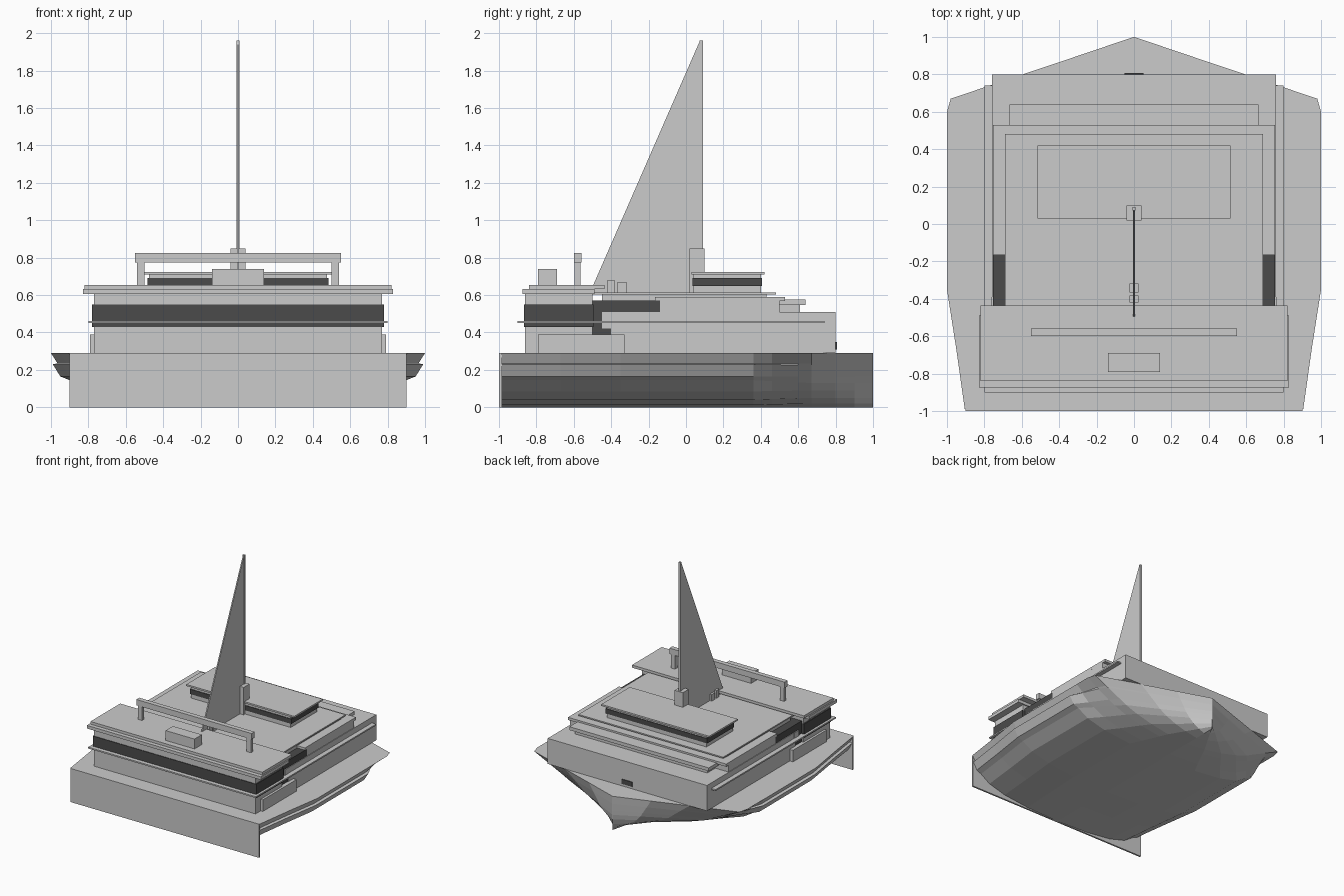
import bpy, bmesh

if "Cube" in bpy.data.objects:
    bpy.data.objects.remove(bpy.data.objects["Cube"])

dark = bpy.data.materials.new("dark_glass")
dark.diffuse_color = (0.07, 0.07, 0.07, 1)
dark.use_nodes = True
dark.node_tree.nodes["Principled BSDF"].inputs["Base Color"].default_value = dark.diffuse_color


def mesh_object(name, bm, mat=None):
    bmesh.ops.recalc_face_normals(bm, faces=bm.faces)
    me = bpy.data.meshes.new(name)
    bm.to_mesh(me)
    bm.free()
    ob = bpy.data.objects.new(name, me)
    bpy.context.collection.objects.link(ob)
    if mat:
        me.materials.append(mat)
    return ob


def box(name, x0, x1, y0, y1, z0, z1, mat=None):
    bm = bmesh.new()
    bmesh.ops.create_cube(bm, size=1)
    for v in bm.verts:
        v.co.x = x1 if v.co.x > 0 else x0
        v.co.y = y1 if v.co.y > 0 else y0
        v.co.z = z1 if v.co.z > 0 else z0
    return mesh_object(name, bm, mat)


def slab(name, w, *rest):
    return box(name, -w, w, *rest)


# Hull: half sections from keel to deck edge, blended from full to flared bow
full = [(0, 0), (.35, .012), (.62, .04), (.8, .085), (.9, .145),
        (.95, .165), (.99, .23), (.965, .235), (1, .29)]
bow = [(0, 0), (.2, .02), (.38, .05), (.54, .09), (.66, .13),
       (.73, .165), (.86, .225), (.88, .235), (1, .29)]
stations = [(-.99, .905, 0), (-.67, .95, 0), (-.35, 1, 0), (0, 1, 0), (.36, 1, 0),
            (.46, 1, .35), (.6, 1, .8), (.67, .98, 1), (.8, .594, 1),
            (.9, .297, 1), (1, .002, 1)]
bm = bmesh.new()
rings = []
for y, w, b in stations:
    half = [((1 - b) * f[0] + b * g[0], (1 - b) * f[1] + b * g[1])
            for f, g in zip(full, bow)]
    section = [(-u, z) for u, z in reversed(half)] + half[1:]
    rings.append([bm.verts.new((u * w, y, z)) for u, z in section])
for a, c in zip(rings, rings[1:]):
    n = len(a)
    for i in range(n):
        j = (i + 1) % n
        bm.faces.new((a[i], a[j], c[j], c[i]))
bm.faces.new(rings[0])
bm.faces.new(rings[-1])
mesh_object("hull", bm)
slab("transom", .9, -1, -.985, 0, .29)

# Main cabin and aft cabin
slab("main_cabin", .76, -.40, .80, .29, .51)
slab("mid_windows", .755, -.50, -.14, .29, .57, dark)
slab("aft_cabin", .77, -.86, -.50, .29, .61)
slab("aft_windows", .78, -.865, -.495, .43, .55, dark)
slab("side_ledge", .80, -.90, .74, .45, .462)
for s, side in ((-1, "left"), (1, "right")):
    xs = sorted((s * .74, s * .79))
    box(side + "_side_locker", *xs, -.79, -.33, .29, .39)
    xs = sorted((s * .70, s * .762))
    box(side + "_rail_end", *xs, -.45, -.39, .42, .51)
slab("bow_hatch", .05, .79, .806, .31, .35, dark)

# Aft roof
slab("aft_roof_lower", .83, -.875, -.49, .605, .632)
slab("aft_roof_upper", .82, -.84, -.435, .632, .655)

# Stepped upper deck
slab("upper_base", .755, -.14, .50, .51, .567)
slab("front_step", .63, .50, .61, .51, .546)
slab("front_step_top", .665, .49, .64, .546, .575)
slab("upper_plate", .755, -.165, .53, .567, .59)
slab("upper_core", .68, -.45, .43, .57, .602)
slab("top_plate", .69, -.50, .48, .602, .613)

# Top cabin
slab("top_cabin", .475, .04, .40, .61, .71)
slab("top_windows", .485, .035, .405, .648, .69, dark)
slab("top_roof", .515, .03, .42, .71, .724)

# Mast and sail
slab("mast_base", .04, .02, .10, .61, .85)
slab("mast", .009, .073, .09, .85, 1.96)
bm = bmesh.new()
outline = [(-.515, .61), (.08, .61), (.08, 1.955), (.07, 1.95)]
sides = [[bm.verts.new((x, y, z)) for y, z in outline] for x in (-.005, .005)]
bm.faces.new(sides[0])
bm.faces.new(sides[1])
for i in range(4):
    j = (i + 1) % 4
    bm.faces.new((sides[0][i], sides[0][j], sides[1][j], sides[1][i]))
mesh_object("sail", bm)
slab("winch_aft", .023, -.42, -.382, .61, .68)
slab("winch_fore", .023, -.365, -.318, .61, .67)

# Arch and roof locker
slab("arch_bar", .55, -.60, -.56, .775, .825)
for s, side in ((-1, "left"), (1, "right")):
    xs = sorted((s * .50, s * .54))
    box(side + "_arch_leg", *xs, -.595, -.565, .65, .78)
slab("roof_locker", .138, -.79, -.69, .65, .74)
